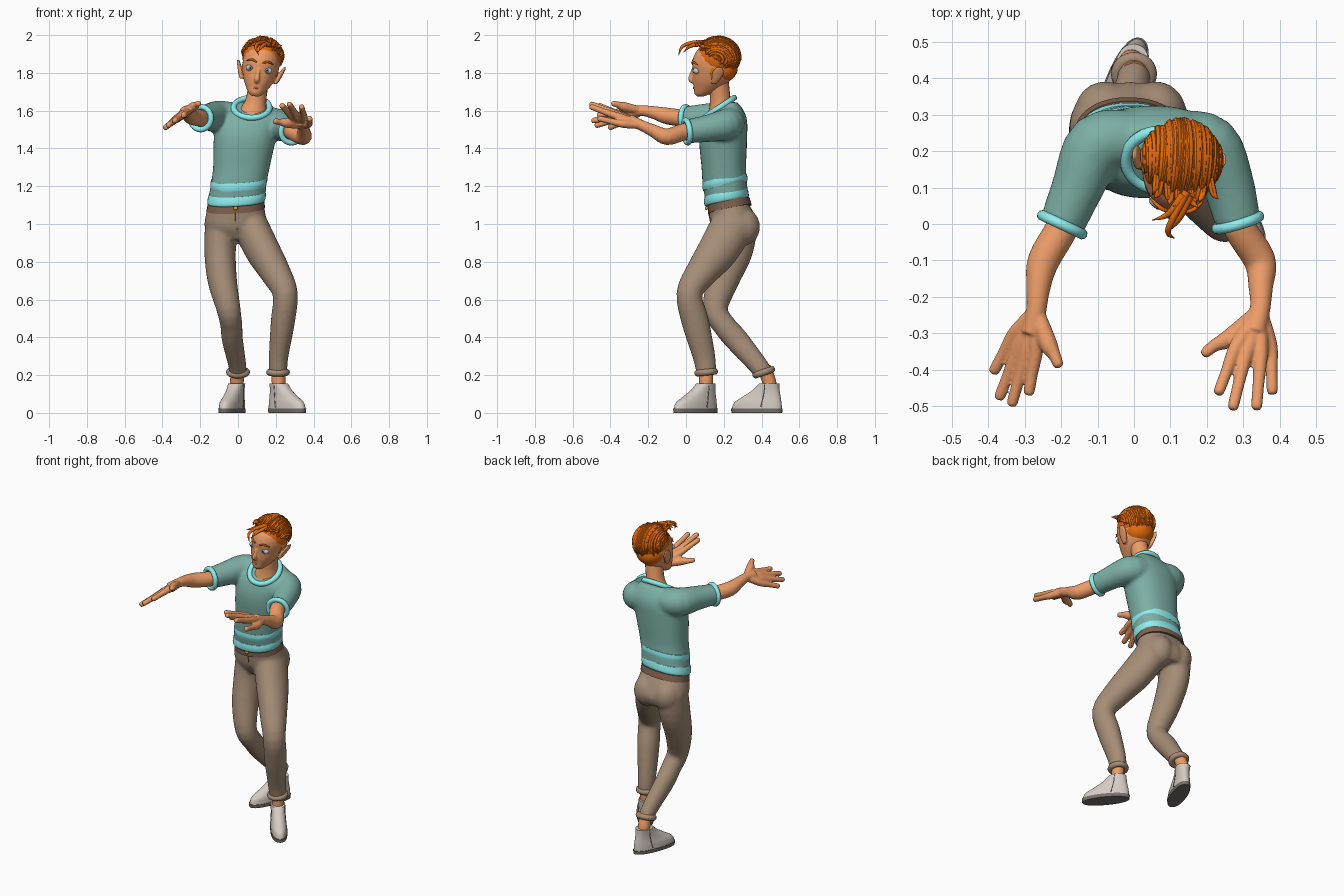
import bpy, math, random
from mathutils import Vector, Matrix

random.seed(4)
X, Z = Vector((1, 0, 0)), Vector((0, 0, 1))
TILT = Vector((-.06, -.2, 1)).normalized()


def material(name, *rgb):
    m = bpy.data.materials.new(name)
    m.diffuse_color = [(c / 255) ** 2.2 for c in rgb] + [1]
    return m


SKIN = material("skin", 236, 155, 104)
HAIR = material("hair", 228, 106, 20)
SHIRT = material("shirt", 124, 174, 164)
TRIM = material("trim", 142, 238, 238)
PANTS = material("trousers", 164, 140, 118)
BELT = material("belt", 128, 98, 80)
SHOE = material("shoe", 212, 203, 194)
SOLE = material("sole", 118, 112, 106)
WHITE = material("eye_white", 235, 235, 232)
IRIS = material("iris", 120, 160, 175)
DARK = material("dark", 40, 30, 28)
LIP = material("lips", 200, 112, 80)
GOLD = material("button", 205, 170, 50)


def finish(o, name, mat):
    o.name = o.data.name = name
    o.data.materials.clear()
    o.data.materials.append(mat)
    o.data.shade_smooth()
    o.data.set_sharp_from_angle(angle=math.radians(50))
    return o


def tube(name, pts, mat, ref=X, axis=None, n=20, sub=4, p=2.0):
    """Smooth loft through (x, y, z, ra[, rb]) sections."""
    pts = [Vector(q if len(q) == 5 else (*q, q[3])) for q in pts]
    path = []
    for i in range(len(pts) - 1):
        a, b, c, d = (pts[max(0, min(len(pts) - 1, i + k))] for k in (-1, 0, 1, 2))
        for s in range(sub):
            t = s / sub
            path.append(0.5 * (2 * b + (c - a) * t + (2 * a - 5 * b + 4 * c - d) * t * t
                               + (3 * b - a - 3 * c + d) * t ** 3))
    path.append(pts[-1])
    verts, faces = [], []
    for i, q in enumerate(path):
        q0, q1 = path[max(0, i - 1)], path[min(len(path) - 1, i + 1)]
        t = axis or (Vector(q1[:3]) - Vector(q0[:3])).normalized()
        u = (ref - t * ref.dot(t)).normalized()
        v = t.cross(u)
        for k in range(n):
            w = 2 * math.pi * k / n
            c, s = math.cos(w), math.sin(w)
            c, s = (math.copysign(abs(e) ** (2 / p), e) for e in (c, s))
            verts.append(Vector(q[:3]) + u * c * q[3] + v * s * q[4])
    for i in range(len(path) - 1):
        for k in range(n):
            j = (k + 1) % n
            faces.append((i * n + k, i * n + j, i * n + n + j, i * n + n + k))
    faces += [tuple(range(n))[::-1], tuple(range(len(verts) - n, len(verts)))]
    me = bpy.data.meshes.new(name)
    me.from_pydata(verts, [], faces)
    o = bpy.data.objects.new(name, me)
    bpy.context.collection.objects.link(o)
    return finish(o, name, mat)


def ball(name, loc, scale, mat, rot=(0, 0, 0)):
    bpy.ops.mesh.primitive_uv_sphere_add(segments=24, ring_count=14, radius=1, location=loc, rotation=rot)
    bpy.context.object.scale = scale
    return finish(bpy.context.object, name, mat)


def ring(name, loc, normal, R, r, mat):
    bpy.ops.mesh.primitive_torus_add(major_radius=R, minor_radius=r, major_segments=36, minor_segments=10,
                                     location=loc, rotation=Vector(normal).to_track_quat('Z', 'Y').to_euler())
    return finish(bpy.context.object, name, mat)


def join(name, parts):
    bpy.ops.object.select_all(action='DESELECT')
    for o in parts:
        o.select_set(True)
    bpy.context.view_layer.objects.active = parts[0]
    bpy.ops.object.join()
    parts[0].name = name
    return parts[0]


def blend(name, parts, voxel, smooth):
    """Fuse overlapping parts into one skin."""
    o = join(name, parts)
    m = o.modifiers.new("fuse", 'REMESH')
    m.mode, m.voxel_size, m.use_smooth_shade = 'VOXEL', voxel, True
    s = o.modifiers.new("soften", 'SMOOTH')
    s.factor, s.iterations = 0.5, smooth
    return o


# Shirt with sleeves, stripes, cuffs and collar
torso = tube("torso", [(-.008, .215, 1.12, .148, .112), (-.004, .213, 1.15, .15, .115), (.005, .205, 1.22, .147, .118),
                       (.018, .2, 1.3, .15, .118), (.03, .197, 1.4, .16, .125), (.04, .198, 1.47, .168, .126),
                       (.055, .205, 1.53, .178, .12), (.065, .212, 1.575, .168, .105), (.07, .228, 1.615, .12, .068),
                       (.075, .238, 1.645, .085, .035)], SHIRT, axis=Z, n=32, p=2.3)
sleeves = [tube("sleeve", s, SHIRT, ref=Z) for s in (
    [(0, .23, 1.56, .08), (-.1, .218, 1.567, .086), (-.155, .1, 1.565, .072), (-.197, 0, 1.56, .063)],
    [(.13, .23, 1.54, .08), (.208, .215, 1.527, .084), (.258, .11, 1.505, .072), (.285, .005, 1.49, .063)])]
blend("shirt", [torso] + sleeves, .01, 6)
tube("shirt_stripe", [(.002, .207, 1.198, .147, .118), (.004, .206, 1.218, .151, .122),
                      (.006, .205, 1.24, .149, .12)], TRIM, axis=TILT, n=40, p=2.3)
tube("shirt_hem", [(-.01, .216, 1.115, .15, .115), (-.009, .215, 1.125, .154, .12),
                   (-.006, .213, 1.145, .154, .12), (-.004, .212, 1.165, .15, .116)], TRIM, axis=TILT, n=40, p=2.3)
ring("left_cuff", (-.197, -.002, 1.56), (-.42, -.9, 0), .06, .015, TRIM)
ring("right_cuff", (.285, .004, 1.49), (.28, -.95, -.1), .06, .015, TRIM)
ring("collar", (.072, .175, 1.615), (0, -.55, .83), .095, .016, TRIM)

# Arms and hands, fingers fan out from the wrist
ARMS = {
    "left": ([(-.17, .06, 1.56, .045), (-.197, -.01, 1.56, .045), (-.248, -.1, 1.572, .044),
              (-.262, -.17, 1.59, .034), (-.268, -.235, 1.6, .028), (-.28, -.3, 1.592, .032)],
             [(-.29, -.47, 1.575), (-.337, -.5, 1.545), (-.372, -.482, 1.52), (-.388, -.41, 1.508)],
             (-.205, -.394, 1.64)),
    "right": ([(.27, .07, 1.5, .045), (.29, -.01, 1.488, .045), (.345, -.1, 1.462, .044),
               (.348, -.17, 1.492, .034), (.346, -.235, 1.522, .028), (.33, -.3, 1.55, .032)],
              [(.23, -.468, 1.63), (.27, -.51, 1.638), (.336, -.51, 1.623), (.38, -.468, 1.56)],
              (.188, -.36, 1.545))}
for side, (arm, tips, thumb) in ARMS.items():
    parts = [tube("arm", arm, SKIN, ref=Z)]
    wrist = Vector(arm[4][:3])
    tips = [Vector(t) for t in tips]
    mean = sum(tips, Vector()) / 4
    for t in tips:
        knuckle = wrist.lerp(t, .5) + (t - mean) * .17
        parts.append(tube("finger", [(*wrist, .02), (*wrist.lerp(knuckle, .7), .023), (*knuckle, .02),
                                     (*knuckle.lerp(t, .5), .0165), (*knuckle.lerp(t, .92), .0155),
                                     (*t, .008)], SKIN, ref=Z, n=10))
    t = Vector(thumb)
    parts.append(tube("thumb", [(*wrist, .02), (*(wrist.lerp(t, .5) + Vector((0, -.012, 0))), .026),
                                (*wrist.lerp(t, .78), .018), (*wrist.lerp(t, .95), .015),
                                (*t, .008)], SKIN, ref=Z, n=10))
    blend(side + "_arm", parts, .005, 3)

# Trousers, belt and turn-ups
pelvis = tube("pelvis", [(-.01, .224, 1.11, .145, .107), (-.012, .243, 1.05, .158, .12),
                         (-.01, .262, .98, .166, .128), (-.01, .268, .92, .12, .1)], PANTS, axis=Z, n=32, p=2.2)
seat = [ball("seat", (-.01 + s * .07, .3, .985), (.085, .092, .1), PANTS) for s in (-1, 1)]
legs = [tube("leg", s, PANTS) for s in (
    [(-.085, .27, 1, .09, .11), (-.095, .25, .86, .084, .105), (-.083, .195, .7, .078, .085),
     (-.05, .155, .55, .064, .066), (-.035, .205, .46, .058, .062), (-.03, .265, .39, .056, .064),
     (-.005, .375, .26, .048, .053), (0, .41, .21, .046, .05)],
    [(.06, .25, 1, .095, .115), (.13, .17, .86, .092, .108), (.2, .08, .74, .08, .085), (.25, .018, .63, .067, .069),
     (.237, .05, .48, .064, .073), (.215, .095, .3, .052, .06), (.212, .108, .21, .048, .053)])]
blend("trousers", [pelvis] + seat + legs, .01, 5)
tube("belt", [(-.012, .232, 1.078, .155, .118), (-.01, .226, 1.118, .15, .113)], BELT, axis=TILT, n=40, p=2.2)
ball("trouser_button", (-.013, .108, 1.083), (.012, .008, .01), GOLD)
tube("fly_seam", [(-.013, .118, 1.065, .003), (-.012, .13, 1.01, .003), (-.005, .14, .97, .003)], BELT, n=6)

# Ankles and shoes
for side, ankle, centre, turn, lean in (("left", (0, .412), (-.032, .375), -21, .35),
                                        ("right", (.212, .107), (.26, .05), 39, .1)):
    x, y = ankle
    M = Matrix.Translation((*centre, 0)) @ Matrix.Rotation(math.radians(turn), 4, 'Z')
    foot = M @ Vector((0, .072, .11))
    tube(side + "_ankle", [(*foot, .033), (foot.x, foot.y, .16, .036), (x, y, .24, .037)], SKIN)
    ring(side + "_turn_up", (x, y, .215), (0, -lean, 1), .045, .018, PANTS)
    shoe = tube(side + "_shoe", [(0, 0, .02, .048, .141), (0, .006, .055, .047, .132), (0, .027, .085, .043, .106),
                                 (0, .052, .12, .041, .075), (0, .07, .155, .043, .055)], SHOE, axis=Z, n=32, p=2.2)
    sole = tube(side + "_sole", [(0, 0, 0, .049, .142), (0, 0, .022, .051, .145)], SOLE, axis=Z, n=32, p=2.2)
    seam = [tube(side + "_shoe_seam", [(s * .041, .06, .15, .003), (s * .041, .055, .1, .003),
                                       (s * .047, .04, .03, .003)], SOLE, n=6) for s in (-1, 1)]
    for o in [shoe, sole] + seam:
        o.matrix_basis = M

# Head in its own frame, tilted at the end
tube("neck", [(.072, .185, 1.565, .085, .075), (.078, .188, 1.6, .075, .068), (.095, .182, 1.66, .055),
              (.112, .172, 1.76, .054)], SKIN, axis=Z)
skull = tube("skull", [(0, -.075, -.136, .02, .018), (0, -.06, -.12, .04, .046), (0, -.035, -.09, .06, .075),
                       (0, -.015, -.05, .08, .1), (0, 0, 0, .094, .115), (0, .003, .05, .098, .12),
                       (0, .008, .1, .09, .106), (0, .01, .14, .058, .07)], SKIN, axis=Z, n=28)
nose = tube("nose", [(0, -.105, .025, .009), (0, -.12, -.015, .01), (0, -.124, -.045, .015),
                     (0, -.112, -.058, .012)], SKIN, n=10)
ears = [tube("ear", [(s * .09, .005, -.055, .01, .014), (s * .1, .015, -.03, .012, .024),
                     (s * .114, .028, .01, .011, .032), (s * .126, .035, .04, .007, .016)],
             SKIN, axis=Z, n=14) for s in (-1, 1)]
head = [blend("head", [skull, nose] + ears, .005, 3)]
for s in (-1, 1):
    head += [ball("eye", (s * .046, -.088, .008), (.025, .021, .018), WHITE),
             ball("iris", (s * .045, -.104, .008), (.012, .008, .012), IRIS),
             ball("pupil", (s * .045, -.11, .008), (.005, .004, .005), DARK),
             tube("eyebrow", [(s * .016, -.118, .044, .004), (s * .045, -.109, .054, .006),
                              (s * .072, -.085, .044, .003)], HAIR, ref=Z, n=8),
             ball("sideburn", (s * .09, .0, .015), (.008, .018, .04), HAIR)]
head.append(tube("mouth", [(-.024, -.096, -.09, .002), (0, -.108, -.092, .006), (.024, -.096, -.09, .002)],
                 LIP, ref=Z, n=8))

# Hair: a cap, combed-back strands and a loose forelock
locks = [ball("cap", (0, .016, .07), (.104, .113, .103), HAIR),
         ball("nape", (0, .04, .015), (.09, .084, .075), HAIR)]
for i in range(64):
    lat = math.radians(-80 + 160 * (i + random.random()) / 64)
    lift, shift = random.uniform(.98, 1.05), random.uniform(-.12, .12)
    start, end = random.uniform(30, 62), random.uniform(185, 225)
    pts = []
    for k in range(6):
        f = math.radians(start + (end - start) * k / 5)
        la, r = lat + shift * (k / 5 - .5), lift + (.03 if k == 5 else 0)
        pts.append((.104 * r * math.sin(la), .016 - .114 * r * math.cos(la) * math.cos(f),
                    .07 + .104 * r * math.cos(la) * math.sin(f), (.004, .01, .012, .012, .01, .001)[k]))
    locks.append(tube("strand", pts, HAIR, n=7, sub=2))
for i in range(11):
    x = -.075 + .015 * i
    y = -.075 + 5 * x * x
    dx = random.uniform(-.03, .03)
    locks.append(tube("tuft", [(x, y + .03, .135, .009), (x + dx * .4, y - .012, .145, .01),
                               (x + dx, y - .028, random.uniform(.12, .16), .001)], HAIR, n=7))
for q in ([(.01, -.06, .155, .012), (-.02, -.13, .145, .01), (-.03, -.175, .12, .008), (-.005, -.19, .08, .001)],
          [(0, -.07, .155, .012), (-.035, -.125, .14, .009), (-.075, -.145, .115, .001)],
          [(.02, -.07, .15, .012), (.0, -.13, .13, .009), (-.015, -.165, .095, .001)]):
    locks.append(tube("forelock", q, HAIR, n=8))
head.append(join("hair", locks))
M = (Matrix.Translation((.116, .15, 1.81)) @ Matrix.Rotation(math.radians(9), 4, 'Y')
     @ Matrix.Rotation(math.radians(-4), 4, 'Z'))
for o in head:
    o.matrix_basis = M @ o.matrix_basis
